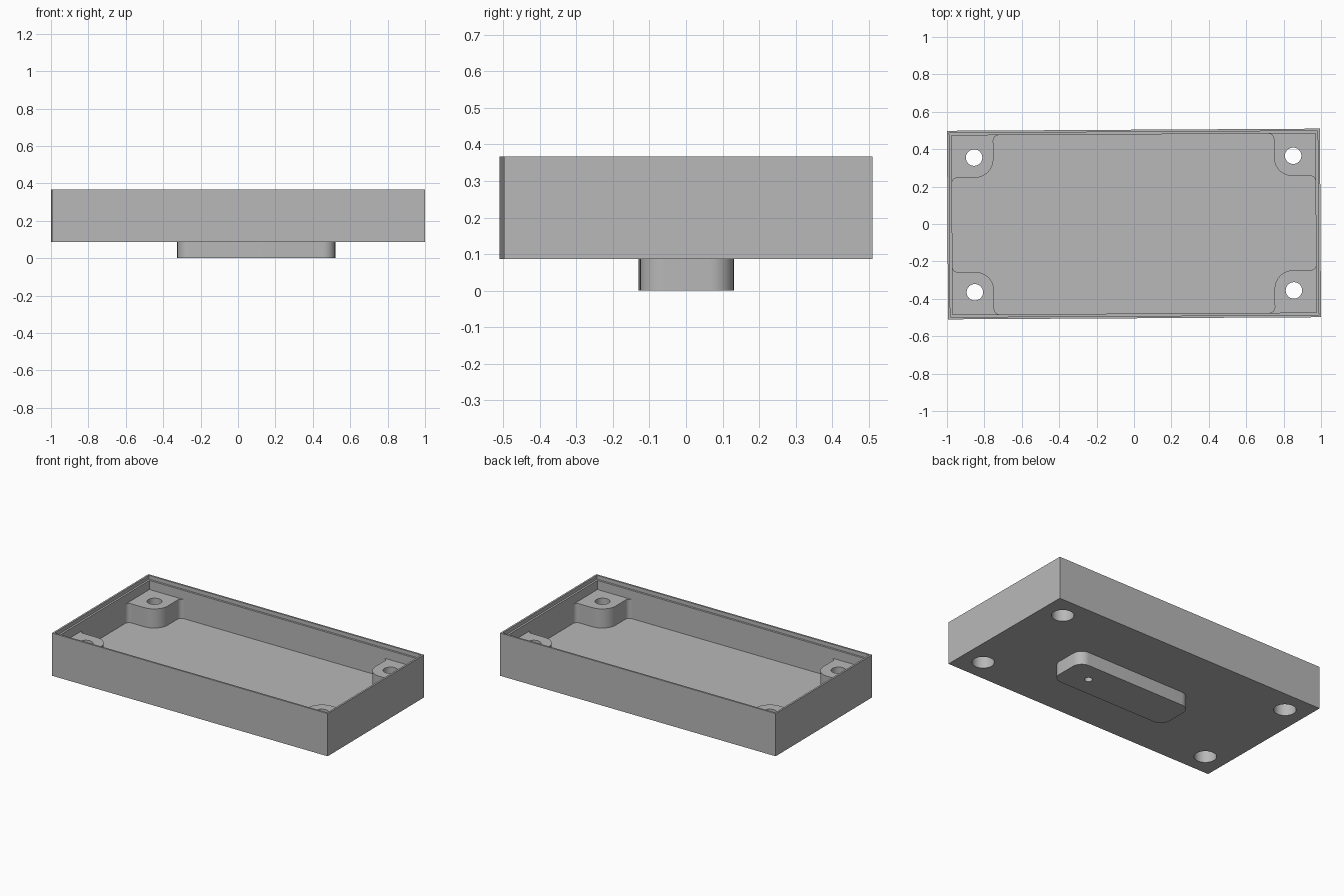
import bpy, bmesh
from math import sin, cos, pi, radians
from mathutils import Matrix

if "Cube" in bpy.data.objects:
    bpy.data.objects.remove(bpy.data.objects["Cube"])

TURN = Matrix.Rotation(radians(0.33), 4, "Z")   # whole part sits slightly turned
HALF_X, HALF_Y = 0.997, 0.504
BASE, FLOOR, POST_TOP, LEDGE, TOP = 0.087, 0.157, 0.2825, 0.342, 0.367
WALL, RIM = 0.025, 0.012
HOLE_X, HOLE_Y = 0.853, 0.36

grey = bpy.data.materials.new("plain_grey")
grey.use_nodes = True
grey.diffuse_color = (0.48, 0.48, 0.48, 1)
grey.node_tree.nodes["Principled BSDF"].inputs["Base Color"].default_value = grey.diffuse_color


def loft(name, rings):
    """Skin a stack of (outline, height) rings and cap both ends."""
    bm = bmesh.new()
    loops = [[bm.verts.new((x, y, z)) for x, y in outline] for outline, z in rings]
    for a, b in zip(loops, loops[1:]):
        for i in range(len(a)):
            j = (i + 1) % len(a)
            bm.faces.new((a[i], a[j], b[j], b[i]))
    bm.faces.new(loops[0])
    bm.faces.new(loops[-1])
    bmesh.ops.recalc_face_normals(bm, faces=bm.faces)
    bm.transform(TURN)
    mesh = bpy.data.meshes.new(name)
    bm.to_mesh(mesh)
    bm.free()
    mesh.materials.append(grey)
    obj = bpy.data.objects.new(name, mesh)
    bpy.context.collection.objects.link(obj)
    return obj


def arc(cx, cy, r, start, end, n=10):
    return [(cx + r * cos(radians(start + (end - start) * i / n)),
             cy + r * sin(radians(start + (end - start) * i / n))) for i in range(n + 1)]


def rect(inset):
    x, y = HALF_X - inset, HALF_Y - inset
    return [(-x, -y), (x, -y), (x, y), (-x, y)]


def circle(cx, cy, r):
    return arc(cx, cy, r, 0, 360, 40)[:-1]


def activate(obj):
    bpy.ops.object.select_all(action="DESELECT")
    obj.select_set(True)
    bpy.context.view_layer.objects.active = obj


def drill(obj, x, y, rings):
    """Cut a round, optionally stepped, hole given (radius, height) pairs."""
    cutter = loft("drill_cutter", [(circle(x, y, r), z) for r, z in rings])
    cutter.hide_render = True
    cut = obj.modifiers.new("drill", "BOOLEAN")
    cut.operation, cut.solver, cut.object = "DIFFERENCE", "EXACT", cutter
    activate(obj)
    bpy.ops.object.modifier_apply(modifier=cut.name)
    bpy.data.objects.remove(cutter)


def post_outline(sx, sy):
    """Corner post: rounded inner corner, small fillets into both walls."""
    wx, wy = HALF_X - WALL, HALF_Y - WALL
    ex, ey, r, f, sink = 0.75, 0.252, 0.1, 0.028, 0.006
    pts = [(wx + sink, wy + sink), (ex - f, wy + sink)]
    pts += arc(ex - f, wy - f, f, 90, 0, 6)
    pts += arc(ex + r, ey + r, r, 180, 270, 14)
    pts += arc(wx - f, ey - f, f, 90, 0, 6)
    pts.append((wx + sink, ey - f))
    return [(sx * x, sy * y) for x, y in pts]


# Open tray with a stepped rim
tray = loft("tray", [(rect(0), BASE), (rect(0), TOP), (rect(RIM), TOP),
                     (rect(RIM), LEDGE), (rect(WALL), LEDGE), (rect(WALL), FLOOR)])
parts = [tray]

# Corner posts, with screw holes widened from below
for sx, side in ((1, "left"), (-1, "right")):
    for sy, end in ((1, "back"), (-1, "front")):
        outline = post_outline(sx, sy)
        post = loft(f"{end}_{side}_post", [(outline, FLOOR - 0.006), (outline, POST_TOP)])
        x, y = sx * HOLE_X, sy * HOLE_Y
        bore = [(0.066, 0), (0.066, 0.215), (0.044, 0.215), (0.044, 0.4)]
        drill(post, x, y, bore)
        drill(tray, x, y, bore)
        parts.append(post)

# Rounded foot under the tray with a small blind hole
x0, x1, y0, r = -0.325, 0.52, 0.128, 0.065
foot_outline = (arc(x1 - r, y0 - r, r, 0, 90) + arc(x0 + r, y0 - r, r, 90, 180)
                + arc(x0 + r, r - y0, r, 180, 270) + arc(x1 - r, r - y0, r, 270, 360))
foot = loft("foot", [(foot_outline, 0), (foot_outline, BASE + 0.005)])
drill(foot, 0.35, 0, [(0.023, -0.02), (0.023, 0.06)])
parts.append(foot)

for part in parts:
    activate(part)
    bpy.ops.object.shade_smooth_by_angle(angle=radians(30))
